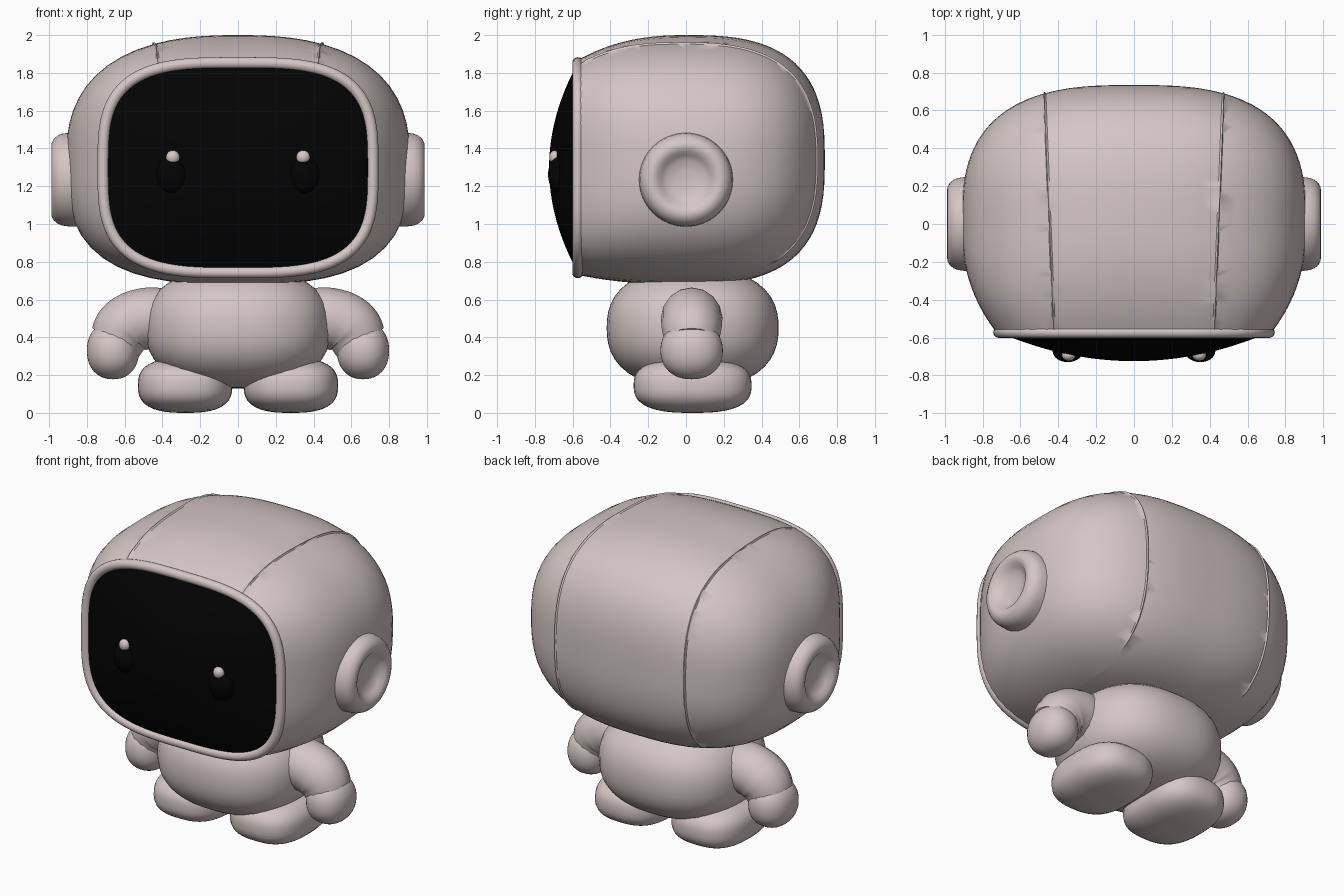
import bpy, bmesh, math
from mathutils import Vector

if "Cube" in bpy.data.objects:
    bpy.data.objects.remove(bpy.data.objects["Cube"], do_unlink=True)


def material(name, rgb, rough):
    m = bpy.data.materials.new(name)
    m.use_nodes = True
    m.diffuse_color = (*rgb, 1)
    bsdf = m.node_tree.nodes["Principled BSDF"]
    bsdf.inputs["Base Color"].default_value = (*rgb, 1)
    bsdf.inputs["Roughness"].default_value = rough
    return m


SHELL = material("pale pink grey", (0.66, 0.565, 0.565), 0.6)
BLACK = material("glossy black", (0.001, 0.001, 0.001), 0.4)


def smooth(obj, angle=50):
    bpy.ops.object.select_all(action="DESELECT")
    obj.select_set(True)
    bpy.context.view_layer.objects.active = obj
    bpy.ops.object.shade_smooth_by_angle(angle=math.radians(angle))


def finish(name, bm, mat):
    bmesh.ops.recalc_face_normals(bm, faces=bm.faces[:])
    mesh = bpy.data.meshes.new(name)
    bm.to_mesh(mesh)
    bm.free()
    mesh.materials.append(mat)
    obj = bpy.data.objects.new(name, mesh)
    bpy.context.collection.objects.link(obj)
    smooth(obj)
    return obj


def outline(hw, hh, top, low, count=64):
    """Rounded-rectangle outline with separate roundness above and below."""
    pts = []
    for i in range(count):
        a = math.tau * i / count
        c, s = math.cos(a), math.sin(a)
        n = top if s >= 0 else low
        k = (abs(c) ** n + abs(s) ** n) ** (-1 / n)
        pts.append((hw * c * k, hh * s * k))
    return pts


def loft(rings, place=lambda a, d, b: (a, d, b)):
    """Skin rings of (depth, half width, half height, centre z, roundness x2)."""
    bm = bmesh.new()
    loops = [[bm.verts.new(place(a, d, zc + b)) for a, b in outline(hw, hh, top, low)]
             for d, hw, hh, zc, top, low in rings]
    for lo, hi in zip(loops, loops[1:]):
        for i in range(len(lo)):
            j = (i + 1) % len(lo)
            bm.faces.new((lo[i], lo[j], hi[j], hi[i]))
    bm.faces.new(loops[0])
    bm.faces.new(loops[-1])
    return bm


def blob(name, centre, half, n=2, mat=SHELL):
    """Ellipsoid, squarer as n grows."""
    bm = bmesh.new()
    bmesh.ops.create_uvsphere(bm, u_segments=40, v_segments=24, radius=1)
    for v in bm.verts:
        k = sum(abs(c) ** n for c in v.co) ** (-1 / n)
        v.co = Vector(c * k * h + o for c, h, o in zip(v.co, half, centre))
    return finish(name, bm, mat)


def tube(name, points, radii, depth, cyclic=False):
    """Round tube along a smooth path."""
    cu = bpy.data.curves.new(name, "CURVE")
    cu.dimensions = "3D"
    cu.bevel_depth = depth
    cu.bevel_resolution = 6
    cu.use_fill_caps = True
    sp = cu.splines.new("BEZIER")
    sp.resolution_u = 4 if cyclic else 10
    sp.bezier_points.add(len(points) - 1)
    for bp, p, r in zip(sp.bezier_points, points, radii):
        bp.co, bp.radius = p, r
        bp.handle_left_type = bp.handle_right_type = "AUTO"
    sp.use_cyclic_u = cyclic
    cu.materials.append(SHELL)
    obj = bpy.data.objects.new(name, cu)
    bpy.context.collection.objects.link(obj)
    bpy.ops.object.select_all(action="DESELECT")
    obj.select_set(True)
    bpy.context.view_layer.objects.active = obj
    bpy.ops.object.convert(target="MESH")
    smooth(bpy.context.view_layer.objects.active)


# Helmet: narrows to a flat face opening, closes round at the back
FRONT, BACK = -0.57, 0.735
rings = []
for i in range(13):
    t = 1 - i / 12
    f = t ** 2.4
    rings.append((FRONT * t, 0.91 - 0.18 * f, 0.66 - 0.09 * f,
                  1.34 - 0.04 * f, 2.5 + 0.8 * t * t, 2.9 + 0.4 * t * t))
for i in range(1, 25):
    s = math.sin(math.pi / 2 * i / 24.3)
    k = (1 - s ** 2.8) ** (1 / 2.8)
    rings.append((BACK * s, 0.91 * k, 0.66 * k, 1.34, 2.5, 2.9 - 0.3 * s))
bm = loft(rings)
# Panel seams pressed into the shell on both sides of the centre band
SEAM, SLANT = 0.445, 0.04
for side in (-1, 1):
    for off in (-0.007, 0, 0.007):
        bmesh.ops.bisect_plane(bm, geom=bm.verts[:] + bm.edges[:] + bm.faces[:],
                               plane_co=(side * (SEAM + off), 0, 0),
                               plane_no=(1, -SLANT * side, 0))
bm.normal_update()
for v in bm.verts:
    on_seam = abs(abs(v.co.x) - SLANT * v.co.y - SEAM) < 1e-4
    if on_seam and v.co.y > FRONT + 0.01 and v.co.z > 0.8:
        v.co -= v.normal * 0.009
finish("helmet", bm, SHELL)

# Face opening rim and domed visor
tube("visor_rim", [(x, -0.572, 1.298 + z) for x, z in outline(0.714, 0.555, 3.3, 3.3)],
     [1] * 64, 0.03, cyclic=True)
dome = []
for i in range(16):
    s = math.cos(math.pi / 2 * i / 15.4)
    n = 2.4 + 0.9 * s
    dome.append((-0.575 - 0.15 * (1 - s * s), 0.71 * s, 0.55 * s, 1.298, n, n))
finish("visor", loft(dome), BLACK)

# Ear disc: depth and radius from the base round into the dimple
EAR = [(0.82, 0.25), (0.895, 0.248), (0.93, 0.243), (0.955, 0.233),
       (0.975, 0.216), (0.986, 0.195), (0.988, 0.175), (0.978, 0.15),
       (0.958, 0.13), (0.938, 0.1), (0.93, 0.05), (0.928, 0.005)]

for side, label in ((1, "left"), (-1, "right")):
    finish(label + "_ear", loft([(d, r, r, 1.235, 2, 2) for d, r in EAR],
                                lambda a, d, b: (side * d, a, b)), SHELL)
    # Eye bulge with its highlight
    blob(label + "_eye", (side * 0.35, -0.672, 1.262), (0.08, 0.058, 0.1), 2, BLACK)
    blob(label + "_eye_highlight", (side * 0.345, -0.694, 1.353),
         (0.036, 0.03, 0.037))
    # Sleeve and hand
    path = [(0.32, 0.49), (0.48, 0.5), (0.595, 0.455), (0.65, 0.37)]
    tube(label + "_sleeve", [(side * x, 0.03, z) for x, z in path],
         [0.95, 1.02, 1, 0.9], 0.16)
    blob(label + "_hand", (side * 0.662, 0.03, 0.33), (0.138, 0.165, 0.152), 2.2)
    # Foot
    blob(label + "_foot", (side * 0.28, 0.035, 0.145), (0.25, 0.312, 0.145), 2.7)

# Torso
blob("torso", (0, 0.035, 0.45), (0.49, 0.455, 0.32), 2.4)
